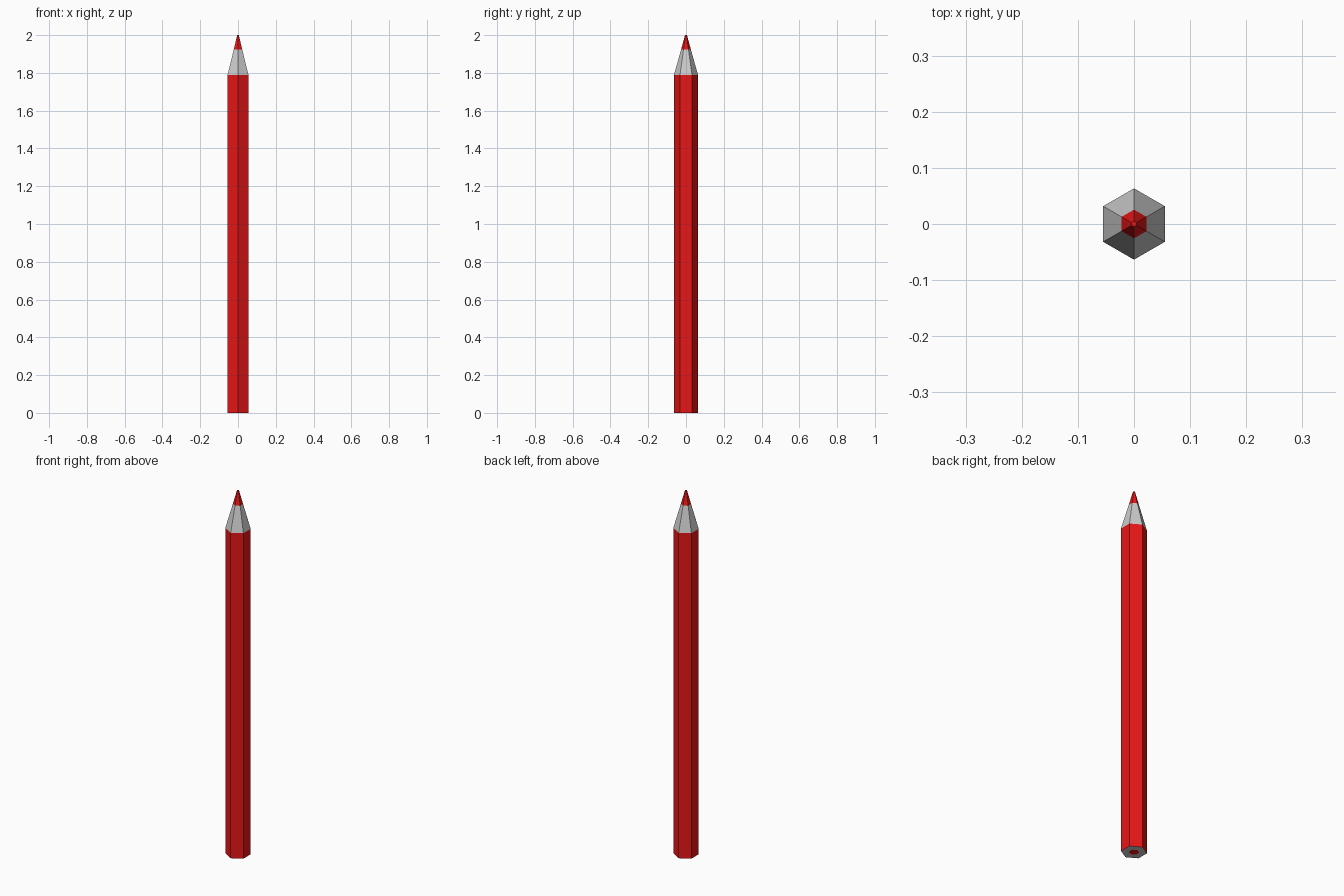
import bpy, bmesh, math

if "Cube" in bpy.data.objects:
    bpy.data.objects.remove(bpy.data.objects["Cube"])

R, CORE, TIP = 0.0635, 0.0255, 0.005
Z_BODY, Z_WOOD, Z_TOP = 1.79, 1.925, 2.0

red = bpy.data.materials.new("red")
red.diffuse_color = (0.8, 0.008, 0.008, 1)
red.use_nodes = True
red.node_tree.nodes["Principled BSDF"].inputs["Base Color"].default_value = red.diffuse_color


def hex_part(name, rings, material=None, cap_bottom=False, cap_top=False):
    """Skin a stack of hexagons given as (radius, z)."""
    bm = bmesh.new()
    loops = []
    for r, z in rings:
        angles = [math.pi / 2 + i * math.pi / 3 for i in range(6)]
        loops.append([bm.verts.new((r * math.cos(a), r * math.sin(a), z)) for a in angles])
    for lo, hi in zip(loops, loops[1:]):
        for i in range(6):
            j = (i + 1) % 6
            bm.faces.new((lo[i], lo[j], hi[j], hi[i]))
    if cap_bottom:
        bm.faces.new(loops[0][::-1])
    if cap_top:
        bm.faces.new(loops[-1])
    mesh = bpy.data.meshes.new(name)
    bm.to_mesh(mesh)
    bm.free()
    if material:
        mesh.materials.append(material)
    obj = bpy.data.objects.new(name, mesh)
    bpy.context.collection.objects.link(obj)
    return obj


# Painted hexagonal barrel
hex_part("painted_body", [(R, 0), (R, Z_BODY)], red)
# Bare wood: sharpened cone and the flat ring at the bottom end
hex_part("sharpened_wood", [(R, Z_BODY), (CORE, Z_WOOD)])
hex_part("wood_end_ring", [(CORE, 0), (R, 0)])
# Coloured lead: point and the core seen at the bottom end
hex_part("lead_point", [(CORE, Z_WOOD), (TIP, Z_TOP)], red, cap_top=True)
hex_part("lead_end", [(CORE, 0)], red, cap_bottom=True)
